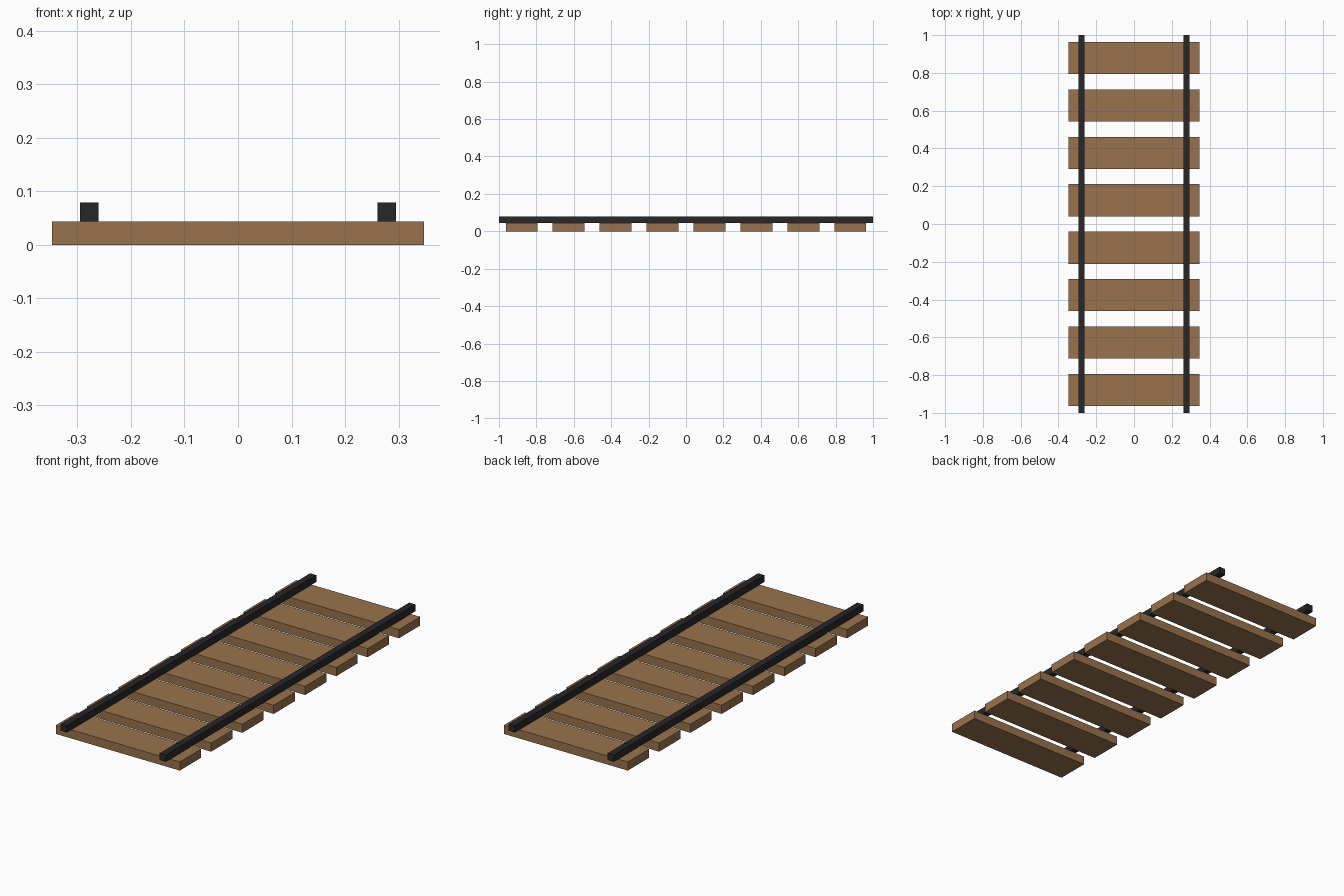
import bpy

if "Cube" in bpy.data.objects:
    bpy.data.objects.remove(bpy.data.objects["Cube"])

SLEEPER = (0.696, 0.17, 0.044)
RAIL = (0.034, 2.0, 0.035)
PITCH, COUNT, RAIL_X = 0.251, 8, 0.278


def material(name, color):
    m = bpy.data.materials.new(name)
    m.diffuse_color = (*color, 1)
    m.use_nodes = True
    m.node_tree.nodes["Principled BSDF"].inputs["Base Color"].default_value = m.diffuse_color
    return m


def box(name, size, location, mat):
    bpy.ops.mesh.primitive_cube_add(size=1, location=location)
    ob = bpy.context.object
    ob.name = name
    ob.scale = size
    bpy.ops.object.transform_apply(location=False, rotation=False, scale=True)
    ob.data.materials.append(mat)
    return ob


wood = material("wood", (0.32, 0.17, 0.075))
metal = material("dark_metal", (0.02, 0.02, 0.022))

# Evenly spaced wooden sleepers
for i in range(COUNT):
    y = (i - (COUNT - 1) / 2) * PITCH
    box(f"sleeper_{i + 1}", SLEEPER, (0, y, SLEEPER[2] / 2), wood)

# Two rails resting on the sleepers
for side, x in (("left", -RAIL_X), ("right", RAIL_X)):
    box(f"{side}_rail", RAIL, (x, 0, SLEEPER[2] + RAIL[2] / 2), metal)
